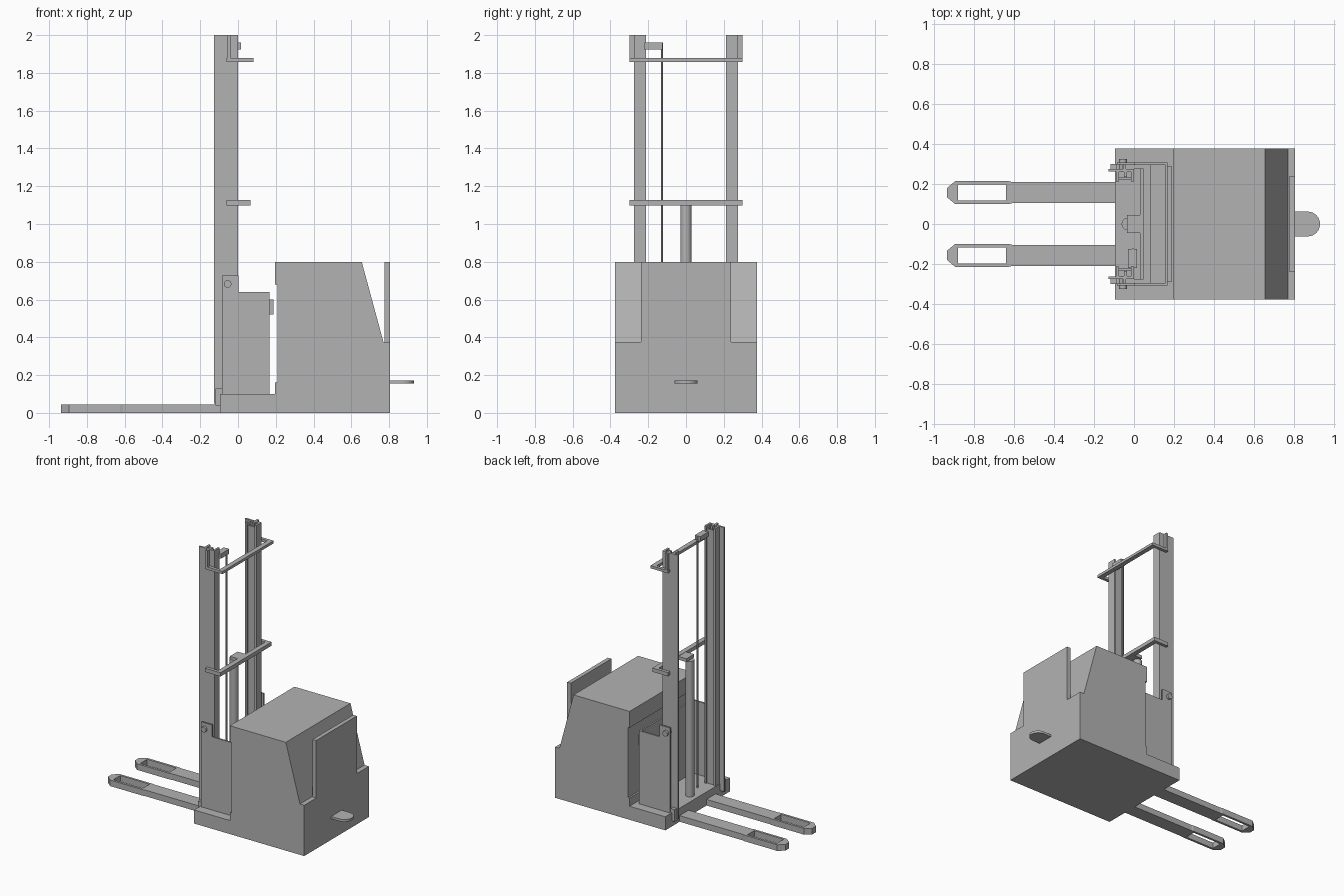
import bpy
import bmesh
from math import cos, sin, pi
from mathutils import Vector

cube = bpy.data.objects.get("Cube")
if cube:
    bpy.data.objects.remove(cube, do_unlink=True)

grey = bpy.data.materials.new("plain_grey")
grey.use_nodes = True
colour = (0.45, 0.45, 0.45, 1)
grey.diffuse_color = colour
grey.node_tree.nodes["Principled BSDF"].inputs["Base Color"].default_value = colour


def finish(name, bm):
    bmesh.ops.recalc_face_normals(bm, faces=bm.faces)
    mesh = bpy.data.meshes.new(name)
    bm.to_mesh(mesh)
    bm.free()
    mesh.materials.append(grey)
    obj = bpy.data.objects.new(name, mesh)
    bpy.context.collection.objects.link(obj)
    return obj


def prism(name, axis, lo, hi, *loops):
    """Extrude a flat outline, with optional holes, along y or z."""
    bm = bmesh.new()
    edges = []
    for loop in loops:
        verts = [bm.verts.new((a, b, lo) if axis == "z" else (a, lo, b)) for a, b in loop]
        edges += [bm.edges.new((v, verts[i - 1])) for i, v in enumerate(verts)]
    bmesh.ops.triangle_fill(bm, edges=edges, use_beauty=True)
    geom = bm.faces[:] + bm.edges[:] + bm.verts[:]
    out = bmesh.ops.extrude_face_region(bm, geom=geom, use_keep_orig=True)["geom"]
    move = Vector((0, 0, hi - lo)) if axis == "z" else Vector((0, hi - lo, 0))
    bmesh.ops.translate(bm, verts=[g for g in out if isinstance(g, bmesh.types.BMVert)], vec=move)
    return finish(name, bm)


def rect(x0, x1, y0, y1):
    return [(x0, y0), (x1, y0), (x1, y1), (x0, y1)]


def box(name, x0, x1, y0, y1, z0, z1):
    return prism(name, "z", z0, z1, rect(x0, x1, y0, y1))


def arc(cx, cy, r, start, end, n):
    return [(cx + r * cos(start + (end - start) * i / n),
             cy + r * sin(start + (end - start) * i / n)) for i in range(n + 1)]


def disc(cx, cy, r, n=24):
    return arc(cx, cy, r, 0, 2 * pi, n)[:-1]


def smooth(obj):
    bpy.ops.object.select_all(action="DESELECT")
    obj.select_set(True)
    bpy.context.view_layer.objects.active = obj
    bpy.ops.object.shade_smooth_by_angle()


# Power unit with its low front base and sloping rear
prism("power_unit", "y", -0.377, 0.377, [
    (-0.095, 0), (0.805, 0), (0.805, 0.375), (0.77, 0.375), (0.655, 0.8),
    (0.197, 0.8), (0.197, 0.68), (0.21, 0.68), (0.21, 0.16), (0.197, 0.16),
    (0.197, 0.1), (-0.095, 0.1)])
box("rear_backrest", 0.775, 0.805, -0.237, 0.237, 0.37, 0.8)

# Rounded step at the rear
step = [(0.8, -0.062)] + arc(0.869, 0, 0.062, -pi / 2, pi / 2, 16) + [(0.8, 0.062)]
smooth(prism("rear_step", "z", 0.155, 0.172, step))

# Bulkhead between the side plates
box("bulkhead", 0.155, 0.167, -0.3, 0.3, 0.1, 0.64)
box("bulkhead_ledge", 0.165, 0.187, -0.29, 0.29, 0.52, 0.6)

for side, s in (("left", 1), ("right", -1)):
    # Mast rail with nested channel section
    section = [(-0.128, 0.275), (0, 0.275), (0, 0.213), (-0.015, 0.213),
               (-0.015, 0.26), (-0.035, 0.26), (-0.035, 0.235), (-0.05, 0.235),
               (-0.05, 0.26), (-0.075, 0.26), (-0.075, 0.213), (-0.09, 0.213),
               (-0.09, 0.262), (-0.128, 0.262)]
    prism(side + "_mast_rail", "z", 0.05, 2, [(x, s * y) for x, y in section])
    box(side + "_inner_rail", -0.085, -0.005, s * 0.222, s * 0.232, 0.1, 1.98)
    box(side + "_rail_foot", -0.118, -0.085, s * 0.27, s * 0.3, 0.04, 0.13)
    box(side + "_top_tab", -0.055, -0.04, s * 0.27, s * 0.3, 1.86, 2)

    # Side plate with raised ear and pivot pin
    prism(side + "_side_plate", "y", s * 0.297, s * 0.309, [
        (-0.085, 0.1), (0.167, 0.1), (0.167, 0.64), (0.002, 0.64),
        (0.002, 0.727), (-0.085, 0.727)])
    smooth(prism(side + "_pivot_pin", "y", s * 0.27, s * 0.325, disc(-0.055, 0.683, 0.02)))

    # Load fork with chamfered tip and open wheel bay
    c = s * 0.157
    outline = [(-0.09, -0.053), (-0.61, -0.053), (-0.625, -0.057), (-0.895, -0.057),
               (-0.937, -0.022), (-0.937, 0.022), (-0.895, 0.057), (-0.625, 0.057),
               (-0.61, 0.053), (-0.09, 0.053)]
    prism(side + "_fork", "z", 0, 0.045, [(x, c + y) for x, y in outline],
          rect(-0.88, -0.64, c - 0.04, c + 0.04))

# U-shaped cross ties behind the mast
for name, reach, z0, z1 in (("upper_tie", 0.082, 1.858, 1.878), ("lower_tie", 0.066, 1.098, 1.126)):
    inner = reach - 0.035
    prism(name, "z", z0, z1, [
        (-0.06, -0.298), (reach, -0.298), (reach, 0.298), (-0.06, 0.298),
        (-0.06, 0.275), (inner, 0.275), (inner, -0.275), (-0.06, -0.275)])

# Lift cylinder and its head bracket
smooth(prism("lift_cylinder", "z", 0.1, 1.1, disc(-0.032, 0, 0.03)))
box("cylinder_bracket", -0.035, 0.035, -0.045, 0.045, 1.1, 1.124)

# Hose line hung from the right rail
box("hose_arm", -0.03, 0.015, -0.22, -0.124, 1.925, 1.96)
smooth(prism("hose_line", "z", 0.1, 1.96, disc(-0.005, -0.127, 0.006, 12)))
